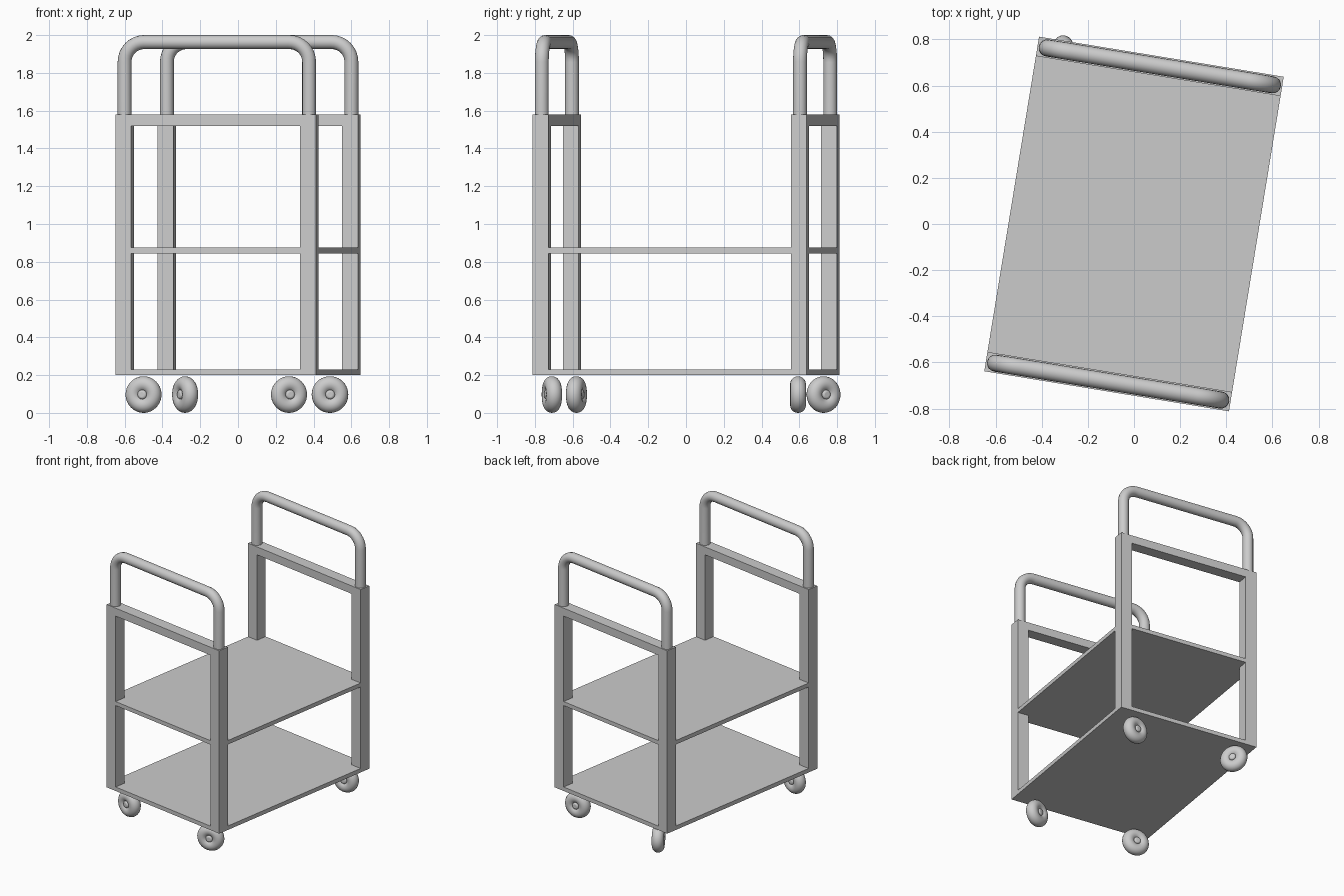
import bpy
import bmesh
import math
from mathutils import Matrix, Vector

cube = bpy.data.objects.get("Cube")
if cube:
    bpy.data.objects.remove(cube, do_unlink=True)

# One flat colour for the whole cart
grey = bpy.data.materials.new("light_grey")
grey.use_nodes = True
colour = (0.6, 0.6, 0.6, 1)
grey.diffuse_color = colour
grey.node_tree.nodes["Principled BSDF"].inputs["Base Color"].default_value = colour

TURN = Matrix.Rotation(math.radians(-9.3), 4, "Z")
WIDTH, LENGTH, POST = 1.075, 1.47, 0.085
BASE, TOP = 0.2, 1.58
PX, PY = (WIDTH - POST) / 2, (LENGTH - POST) / 2


def box(name, size, centre):
    """Flat-sided box in the turned frame of the cart."""
    bm = bmesh.new()
    bmesh.ops.create_cube(bm, size=1, matrix=Matrix.Diagonal((*size, 1)))
    mesh = bpy.data.meshes.new(name)
    bm.to_mesh(mesh)
    bm.free()
    mesh.materials.append(grey)
    ob = bpy.data.objects.new(name, mesh)
    ob.matrix_world = TURN @ Matrix.Translation(centre)
    bpy.context.collection.objects.link(ob)
    return ob


def handle(name, y, radius=0.037, bend=0.105, crown=1.963):
    """Round tube bent into an upside-down U."""
    path = [(-PX, y, TOP - 0.03)]
    for side, start in ((-1, 180), (1, 90)):
        for i in range(9):
            a = math.radians(start - i * 90 / 8)
            path.append((side * (PX - bend) + bend * math.cos(a), y,
                         crown - bend + bend * math.sin(a)))
    path.append((PX, y, TOP - 0.03))
    curve = bpy.data.curves.new(name, "CURVE")
    curve.dimensions = "3D"
    curve.bevel_depth = radius
    curve.bevel_resolution = 6
    curve.use_fill_caps = True
    spline = curve.splines.new("POLY")
    spline.points.add(len(path) - 1)
    for point, co in zip(spline.points, path):
        point.co = (*co, 1)
    spline.use_smooth = True
    curve.materials.append(grey)
    ob = bpy.data.objects.new(name, curve)
    ob.matrix_world = TURN
    bpy.context.collection.objects.link(ob)


def wheel(name, x, y, axis):
    """Fat round tyre with a short axle through its middle."""
    place = (x, y, 0.097)
    spin = Vector((*axis, 0)).to_track_quat("Z", "Y").to_euler()
    bpy.ops.mesh.primitive_torus_add(
        major_radius=0.055, minor_radius=0.042, major_segments=40,
        minor_segments=20, location=place, rotation=spin)
    tyre = bpy.context.object
    tyre.name = name + "_tyre"
    bpy.ops.object.shade_smooth()
    bpy.ops.mesh.primitive_cylinder_add(
        radius=0.025, depth=0.08, vertices=24, location=place, rotation=spin)
    axle = bpy.context.object
    axle.name = name + "_axle"
    bevel = axle.modifiers.new("rounded_ends", "BEVEL")
    bevel.width, bevel.segments = 0.012, 4
    bpy.ops.object.shade_smooth_by_angle()
    for ob in (tyre, axle):
        ob.data.materials.append(grey)


# Two full shelves
for name, z in (("bottom_shelf", BASE + 0.015), ("middle_shelf", 0.86)):
    box(name, (WIDTH, LENGTH, 0.03), (0, 0, z))

# End frames: posts, top rail and push handle
for end, sy in (("front", -1), ("back", 1)):
    for side, sx in (("right", -1), ("left", 1)):
        box(f"{end}_{side}_post", (POST, POST, TOP - BASE),
            (sx * PX, sy * PY, (TOP + BASE) / 2))
    box(f"{end}_top_rail", (WIDTH - POST, POST, 0.06), (0, sy * PY, TOP - 0.03))
    handle(f"{end}_handle", sy * PY)

# Swivelled wheels, each pointing its own way
wheel("front_right", -0.50, -0.58, (-0.25, -0.97))
wheel("front_left", 0.27, -0.71, (0.22, -0.98))
wheel("back_left", 0.487, 0.593, (0.03, -1))
wheel("back_right", -0.28, 0.728, (-0.87, -0.49))
